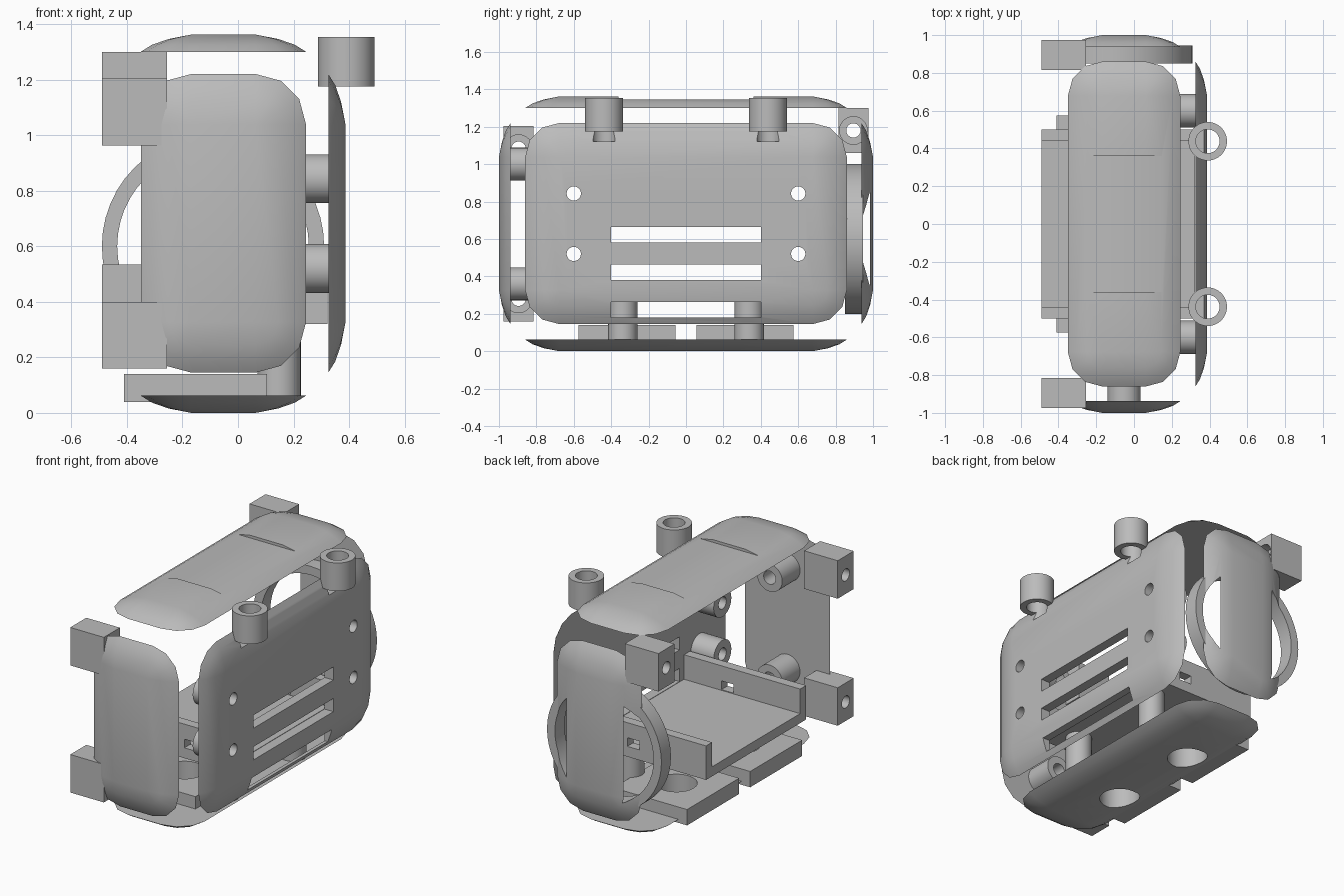
import bpy, bmesh, math
from mathutils import Vector, Matrix

cube = bpy.data.objects.get("Cube")
if cube:
    bpy.data.objects.remove(cube, do_unlink=True)

grey = bpy.data.materials.new("plain_grey")
grey.use_nodes = True
tone = (0.5, 0.5, 0.5, 1)
grey.diffuse_color = tone
grey.node_tree.nodes["Principled BSDF"].inputs["Base Color"].default_value = tone

X, Y, Z = Vector((1, 0, 0)), Vector((0, 1, 0)), Vector((0, 0, 1))


def finish(bm, name, smooth=True):
    bmesh.ops.remove_doubles(bm, verts=bm.verts, dist=0.0005)
    bmesh.ops.recalc_face_normals(bm, faces=bm.faces)
    mesh = bpy.data.meshes.new(name)
    bm.to_mesh(mesh)
    bm.free()
    ob = bpy.data.objects.new(name, mesh)
    bpy.context.scene.collection.objects.link(ob)
    mesh.materials.append(grey)
    return ob


def box(name, x, y, z):
    bm = bmesh.new()
    size = [b - a for a, b in (x, y, z)]
    mid = [(a + b) / 2 for a, b in (x, y, z)]
    bmesh.ops.create_cube(bm, size=1, matrix=Matrix.Translation(mid) @ Matrix.Diagonal((*size, 1)))
    return finish(bm, name)


def rod(name, start, axis, length, radius):
    bm = bmesh.new()
    turn = axis.to_track_quat("Z", "Y").to_matrix().to_4x4()
    place = Matrix.Translation(Vector(start) + axis * length / 2) @ turn
    bmesh.ops.create_cone(bm, cap_ends=True, segments=48, radius1=radius, radius2=radius,
                          depth=length, matrix=place)
    return finish(bm, name)


def cut(ob, *cutters):
    for c in cutters:
        mod = ob.modifiers.new("cut", "BOOLEAN")
        mod.operation = "DIFFERENCE"
        mod.solver = "EXACT"
        mod.object = c
        c.hide_render = True
        c.hide_viewport = False
    bpy.context.view_layer.update()
    graph = bpy.context.evaluated_depsgraph_get()
    mesh = bpy.data.meshes.new_from_object(ob.evaluated_get(graph))
    ob.modifiers.clear()
    ob.data = mesh
    for c in cutters:
        bpy.data.objects.remove(c, do_unlink=True)
    return ob


def tube(name, start, axis, length, outer, inner):
    bore = rod("bore", Vector(start) - axis * 0.01, axis, length + 0.02, inner)
    return cut(rod(name, start, axis, length, outer), bore)


def panel(name, centre, u, v, w, half_u, half_v):
    """Rounded plate with a flat inside and a domed outside facing w."""
    bm = bmesh.new()
    corner = 0.182
    rings = []
    for inset, height in ((0, 0), (0.04, 0.025), (0.1, 0.046), (corner, 0.062)):
        ring = []
        for quarter in range(4):
            su = 1 if quarter in (0, 3) else -1
            sv = 1 if quarter < 2 else -1
            for step in range(4):
                a = math.radians(90 * quarter + 30 * step)
                pu = su * (half_u - corner) + (corner - inset) * math.cos(a)
                pv = sv * (half_v - corner) + (corner - inset) * math.sin(a)
                ring.append(bm.verts.new(Vector(centre) + u * pu + v * pv + w * height))
        rings.append(ring)
    for low, high in zip(rings, rings[1:]):
        for i in range(len(low)):
            j = (i + 1) % len(low)
            bm.faces.new((low[i], low[j], high[j], high[i]))
    bm.faces.new(rings[0])
    bm.faces.new(rings[-1])
    return finish(bm, name)


MX, MZ = -0.0525, 0.6825
HX, HY, HZ = 0.2975, 0.86, 0.5375

# Top panel with a lowered middle
top = panel("top_panel", (MX, 0, 1.3), X, Y, Z, HX, HY)
cut(top, box("recess", (-0.5, 0.5), (-0.36, 0.36), (1.345, 1.5)))

# Bottom panel, foot plates with large round openings, and pillars
bottom = panel("bottom_panel", (MX, 0, 0.062), X, Y, -Z, HX, HY)
for side, s in (("front", -1), ("back", 1)):
    opening = (-0.153, s * 0.315, -0.1)
    cut(bottom, rod("hole", opening, Z, 0.4, 0.12))
    plate = box(side + "_foot_plate", (-0.41, 0.105), sorted((s * 0.055, s * 0.575)), (0.04, 0.14))
    cut(plate, rod("hole", opening, Z, 0.4, 0.12))
    rod(side + "_pillar", (0.148, s * 0.338, 0.05), Z, 0.275, 0.078)

# Front panel with two screw posts
panel("front_panel", (MX, -0.938, MZ), X, Z, -Y, HX, HZ)
for z in (0.36, 1.0):
    tube("front_post", (MX, -0.94, z), Y, 0.18, 0.088, 0.042)

# Back panel hollowed from inside, and its ring
back = panel("back_panel", (MX, 0.938, MZ), X, Z, Y, HX, HZ)
cut(back, rod("hollow", (-0.09, 0.8, 0.6), Y, 0.183, 0.345))
tube("back_ring", (-0.09, 0.85, 0.6), Y, 0.095, 0.4, 0.345)

# Side panel with vents, screw holes, posts and hanging tubes
wall = panel("side_panel", (0.325, 0, MZ), Y, Z, X, HY, HZ)
for z in (0.22, 0.42, 0.62):
    cut(wall, box("vent", (0.2, 0.5), (-0.4, 0.4), (z - 0.04, z + 0.043)))
for s in (-1, 1):
    for z in (0.52, 0.843):
        cut(wall, rod("hole", (0.1, s * 0.6, z), X, 0.5, 0.038))
        tube("side_post", (0.165, s * 0.6, z), X, 0.162, 0.088, 0.038)
    cut(wall, rod("notch", (0.39, s * 0.438, 1.12), Z, 0.3, 0.063))
    tube("top_tube", (0.39, s * 0.438, 1.175), Z, 0.178, 0.102, 0.063)

# Inner tray with two upright rails
box("tray", (-0.49, 0.322), (-0.5, 0.5), (0.32, 0.38))
for s in (-1, 1):
    rail = box("tray_rail", (-0.49, 0.322), sorted((s * 0.44, s * 0.5)), (0.38, 0.535))
    cut(rail, box("window", (-0.025, 0.06), sorted((s * 0.4, s * 0.6)), (0.385, 0.44)))

# Corner screw blocks with stepped bores
for y, z in ((-0.895, 0.28), (-0.895, 1.083), (0.895, 1.18)):
    block = box("corner_block", (-0.49, -0.255), (y - 0.08, y + 0.08), (z - 0.12, z + 0.12))
    cut(block, rod("bore", (-0.6, y, z), X, 0.5, 0.038))
    cut(block, rod("counterbore", (-0.32, y, z), X, 0.2, 0.074))

# Smooth shading with sharp edges kept
bpy.ops.object.select_all(action="DESELECT")
for ob in bpy.context.scene.objects:
    if ob.type == "MESH" and grey.name in ob.data.materials:
        ob.select_set(True)
        bpy.context.view_layer.objects.active = ob
bpy.ops.object.shade_smooth_by_angle(angle=math.radians(30))
